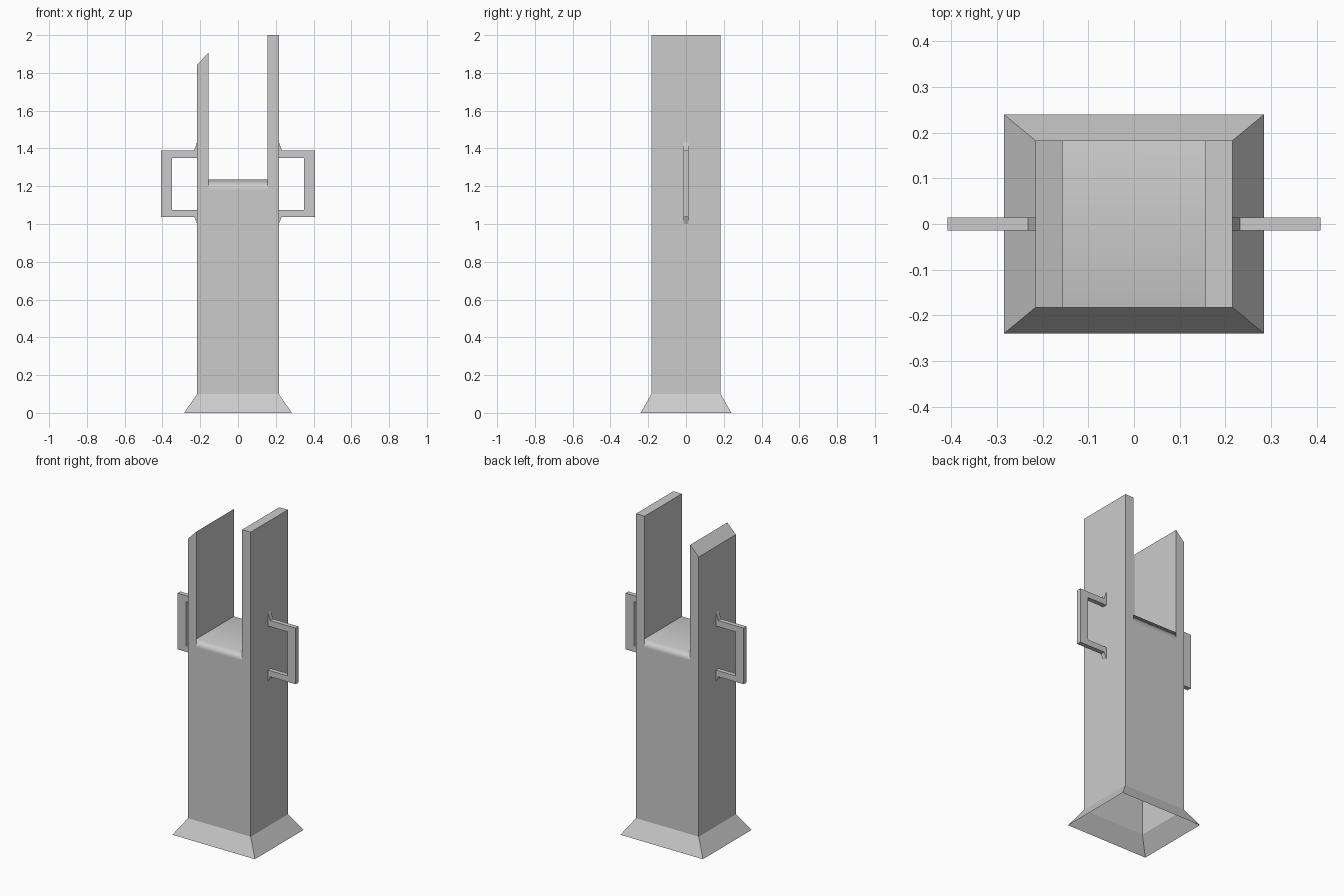
import bpy, bmesh

if "Cube" in bpy.data.objects:
    bpy.data.objects.remove(bpy.data.objects["Cube"])

W, IN, D = 0.216, 0.157, 0.183       # body half width, slot half width, half depth
SEAT, LOOP = 1.235, 1.18             # slot floor and the support loop under it


def to_object(bm, name):
    bmesh.ops.recalc_face_normals(bm, faces=bm.faces)
    me = bpy.data.meshes.new(name)
    bm.to_mesh(me)
    bm.free()
    ob = bpy.data.objects.new(name, me)
    bpy.context.collection.objects.link(ob)
    return ob


def extrude_xz(polys, half):
    """Extrude touching XZ polygons from y=-half to y=+half."""
    bm = bmesh.new()
    cache = {}

    def vert(p):
        if p not in cache:
            cache[p] = bm.verts.new((p[0], -half, p[1]))
        return cache[p]

    faces = [bm.faces.new([vert(p) for p in poly]) for poly in polys]
    ext = bmesh.ops.extrude_face_region(bm, geom=faces, use_keep_orig=True)
    for g in ext["geom"]:
        if isinstance(g, bmesh.types.BMVert):
            g.co.y = half
    return bm


def remove_faces(bm, test):
    doomed = [f for f in bm.faces if all(test(v.co) for v in f.verts)]
    bmesh.ops.delete(bm, geom=doomed, context="FACES")


# Body: hollow column with two uneven prongs (left one bevelled)
bm = extrude_xz([
    [(-W, 0.1), (W, 0.1), (W, LOOP), (IN, LOOP), (-IN, LOOP), (-W, LOOP)],
    [(-IN, LOOP), (IN, LOOP), (IN, SEAT), (-IN, SEAT)],
    [(-W, LOOP), (-IN, LOOP), (-IN, SEAT), (-IN, 1.905), (-W, 1.845)],
    [(IN, LOOP), (W, LOOP), (W, 2.0), (IN, 2.0), (IN, SEAT)],
], D)
remove_faces(bm, lambda c: c.z < 0.11)
bm.normal_update()
# Smooth rollover only along the front and back edges of the slot floor
for f in bm.faces:
    f.smooth = True
for e in bm.edges:
    a, b = (v.co for v in e.verts)
    in_slot = max(abs(a.x), abs(b.x)) < IN + 0.001
    rollover = in_slot and abs(a.x - b.x) > 0.2 and min(a.z, b.z) > SEAT - 0.01
    strip_side = (in_slot and abs(a.x - b.x) < 0.01 and abs(a.y - b.y) < 0.01
                  and max(a.z, b.z) < SEAT + 0.01)
    angled = len(e.link_faces) == 2 and e.calc_face_angle(0) > 0.5
    e.smooth = rollover or not (angled or strip_side)
body = to_object(bm, "forked_column")
mod = body.modifiers.new("area_normals", "WEIGHTED_NORMAL")
mod.mode = "FACE_AREA"
mod.keep_sharp = True

# Base: open flared skirt
bm = bmesh.new()
rings = [[bm.verts.new((sx * x, sy * y, z)) for sx, sy in ((-1, -1), (1, -1), (1, 1), (-1, 1))]
         for x, y, z in ((0.285, 0.24, 0), (W, D, 0.1))]
for i in range(4):
    j = (i + 1) % 4
    bm.faces.new((rings[0][i], rings[0][j], rings[1][j], rings[1][i]))
to_object(bm, "base_skirt")

# Side handles: C-shaped brackets with flared feet
profile = [(W, 1.0), (0.232, 1.038), (0.408, 1.038), (0.408, 1.388), (0.232, 1.388),
           (W, 1.435), (W, 1.35), (0.35, 1.35), (0.35, 1.075), (W, 1.075)]
for side, name in ((-1, "left_handle"), (1, "right_handle")):
    bm = extrude_xz([[(side * x, z) for x, z in profile]], 0.014)
    remove_faces(bm, lambda c: abs(c.x) < W + 0.001)
    to_object(bm, name)
